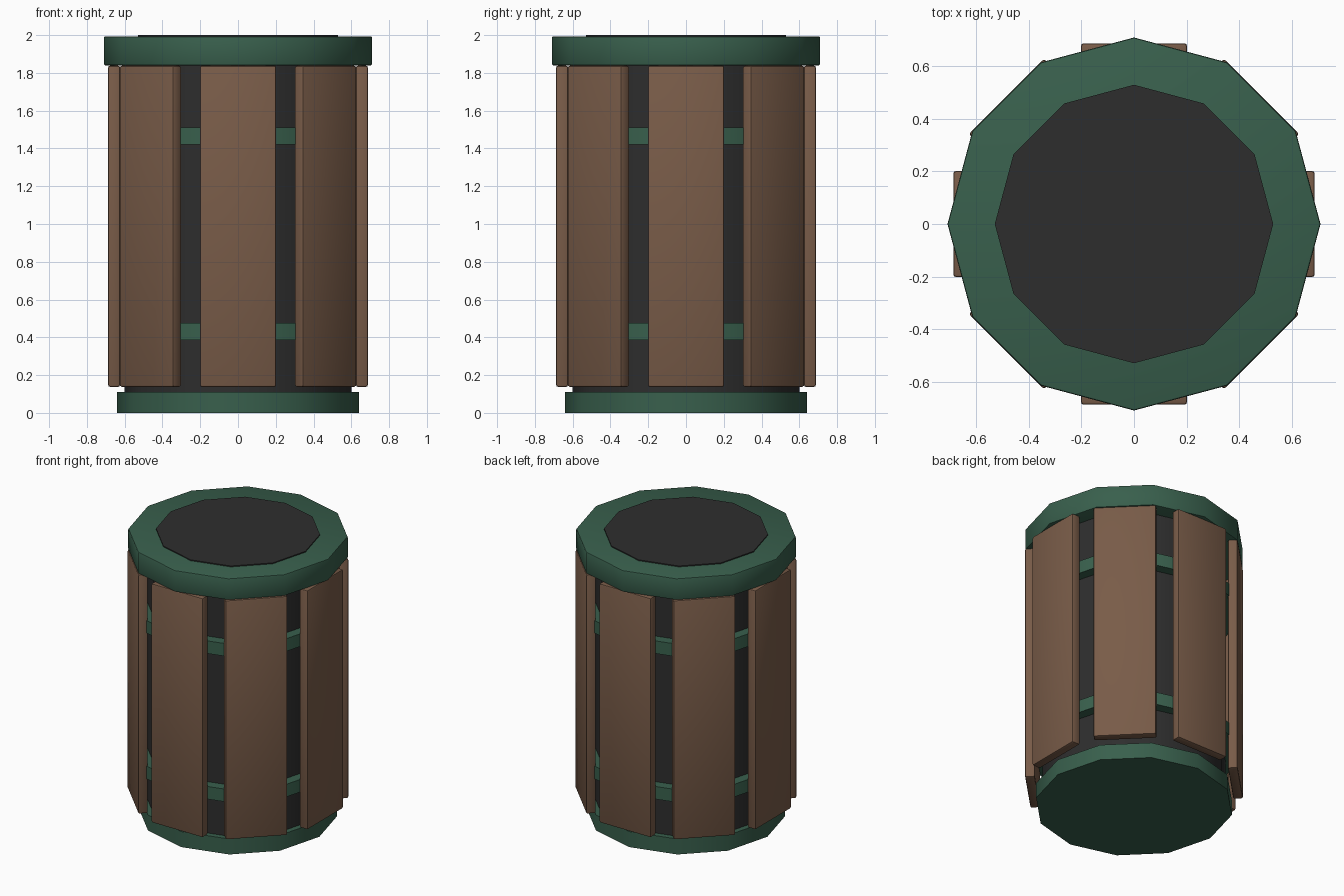
import bpy, bmesh, math
from mathutils import Matrix

if "Cube" in bpy.data.objects:
    bpy.data.objects.remove(bpy.data.objects["Cube"])


def material(name, rgb):
    m = bpy.data.materials.new(name)
    m.diffuse_color = (*rgb, 1)
    m.use_nodes = True
    m.node_tree.nodes["Principled BSDF"].inputs["Base Color"].default_value = m.diffuse_color
    return m


green = material("dark green", (0.040, 0.115, 0.073))
brown = material("wood brown", (0.190, 0.106, 0.065))
black = material("charcoal", (0.027, 0.027, 0.027))


def finish(name, bm, mat):
    mesh = bpy.data.meshes.new(name)
    bm.to_mesh(mesh)
    bm.free()
    mesh.materials.append(mat)
    ob = bpy.data.objects.new(name, mesh)
    bpy.context.collection.objects.link(ob)
    bpy.ops.object.select_all(action='DESELECT')
    ob.select_set(True)
    bpy.context.view_layer.objects.active = ob
    bpy.ops.object.shade_smooth_by_angle(angle=math.radians(35))
    return ob


def drum(name, radius, z0, z1, mat, bevel=0.0):
    """Twelve-sided drum with a corner on each axis; optionally bevelled rims."""
    bm = bmesh.new()
    bmesh.ops.create_cone(bm, cap_ends=True, segments=12, radius1=radius,
                          radius2=radius, depth=z1 - z0,
                          matrix=Matrix.Translation((0, 0, (z0 + z1) / 2)))
    # put a corner exactly on the x axis
    v = bm.verts[:][0].co
    turn = -(math.atan2(v.y, v.x) % (math.pi / 6))
    bmesh.ops.rotate(bm, verts=bm.verts, matrix=Matrix.Rotation(turn, 3, 'Z'))
    if bevel:
        rims = [e for e in bm.edges if abs(e.verts[0].co.z - e.verts[1].co.z) < 1e-4]
        bmesh.ops.bevel(bm, geom=rims, offset=bevel, segments=2, profile=0.5,
                        affect='EDGES')
    return finish(name, bm, mat)


# Bin body, base, rim and lid
drum("inner_body", 0.60, 0.10, 1.86, black)
drum("base_ring", 0.64, 0.0, 0.11, green)
drum("top_rim", 0.71, 1.84, 1.993, green, 0.008)
drum("lid_opening", 0.53, 1.95, 2.0, black)

# Two straps that hold the slats
drum("lower_strap", 0.672, 0.385, 0.475, green)
drum("upper_strap", 0.672, 1.42, 1.51, green)

# Eight wooden slats around the body
for i in range(8):
    bm = bmesh.new()
    bmesh.ops.create_cube(bm, size=1)
    bmesh.ops.scale(bm, vec=(0.063, 0.404, 1.70), verts=bm.verts)
    bmesh.ops.bevel(bm, geom=bm.edges[:], offset=0.01, segments=2, profile=0.5,
                    affect='EDGES')
    bmesh.ops.translate(bm, vec=(0.656, 0, 0.988), verts=bm.verts)
    bmesh.ops.rotate(bm, verts=bm.verts,
                     matrix=Matrix.Rotation(i * math.pi / 4, 3, 'Z'))
    finish(f"slat_{i + 1}", bm, brown)
